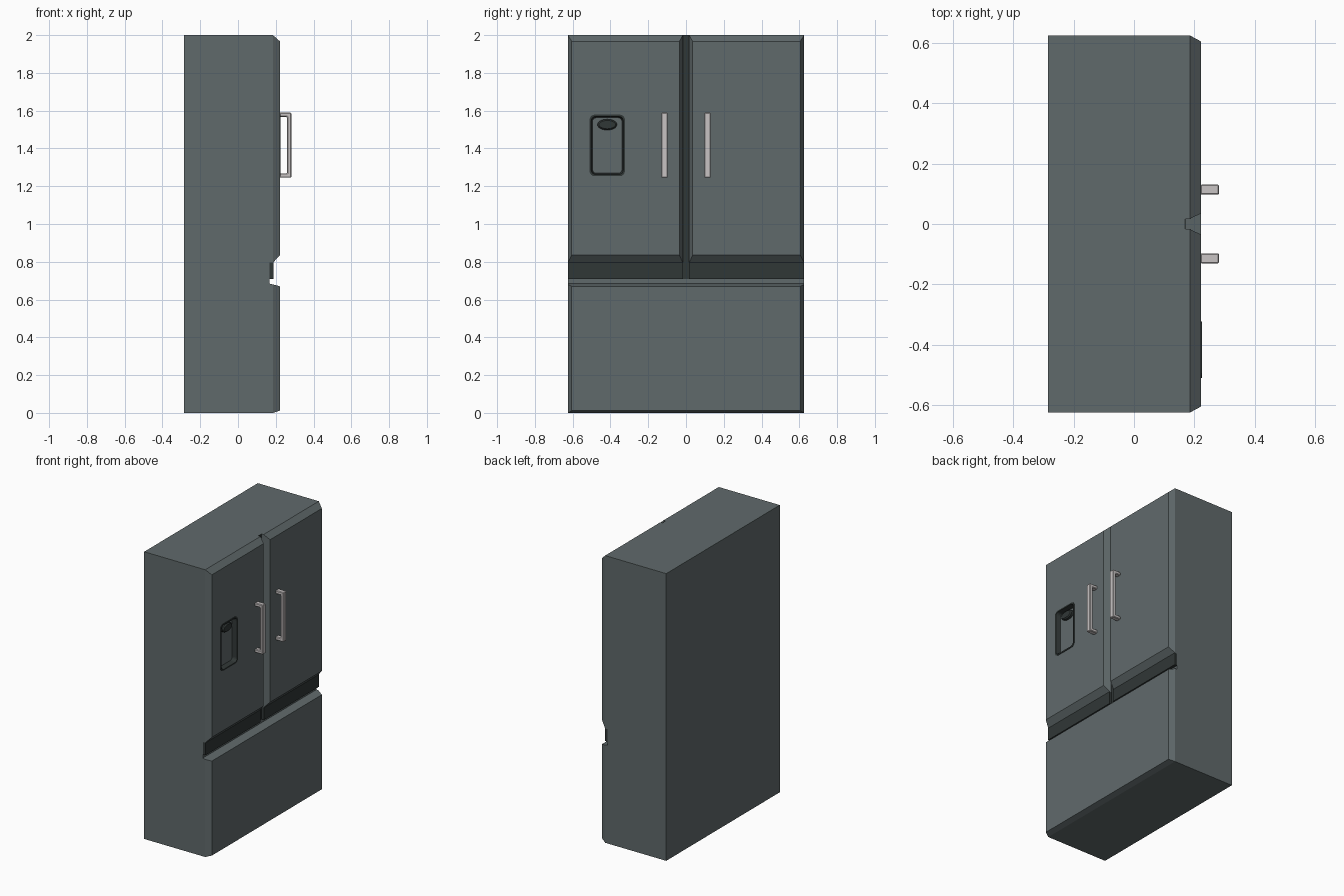
import bpy, bmesh, math
from mathutils import Matrix

if "Cube" in bpy.data.objects:
    bpy.data.objects.remove(bpy.data.objects["Cube"])


def material(name, rgb):
    m = bpy.data.materials.new(name)
    m.diffuse_color = (*rgb, 1)
    m.use_nodes = True
    m.node_tree.nodes["Principled BSDF"].inputs["Base Color"].default_value = m.diffuse_color
    return m


STEEL = material("slate_steel", (0.118, 0.144, 0.148))
DARK = material("dark_trim", (0.03, 0.038, 0.037))
METAL = material("light_metal", (0.58, 0.55, 0.55))


def finish(name, bm, mat):
    bmesh.ops.recalc_face_normals(bm, faces=bm.faces[:])
    me = bpy.data.meshes.new(name)
    bm.to_mesh(me)
    bm.free()
    me.materials.append(mat)
    ob = bpy.data.objects.new(name, me)
    bpy.context.collection.objects.link(ob)
    return ob


def loft(name, rings, mat, caps=True, closed=False):
    """Skin a stack of equal-length point loops."""
    bm = bmesh.new()
    vs = [[bm.verts.new(p) for p in r] for r in rings]
    pairs = list(zip(vs, vs[1:])) + ([(vs[-1], vs[0])] if closed else [])
    for a, b in pairs:
        for i in range(len(a)):
            j = (i + 1) % len(a)
            bm.faces.new((a[i], a[j], b[j], b[i]))
    if caps and not closed:
        bm.faces.new(vs[0])
        bm.faces.new(vs[-1])
    return finish(name, bm, mat)


def rect(x, y0, y1, z0, z1):
    return [(x, y0, z0), (x, y1, z0), (x, y1, z1), (x, y0, z1)]


def box(name, x0, x1, y0, y1, z0, z1, mat):
    return loft(name, [rect(x0, y0, y1, z0, z1), rect(x1, y0, y1, z0, z1)], mat)


def round_rect(x, cy, cz, hy, hz, r, n=5):
    pts = []
    for k, (sy, sz) in enumerate(((1, 1), (-1, 1), (-1, -1), (1, -1))):
        for i in range(n):
            a = math.radians(90 * k + 90 * i / (n - 1))
            pts.append((x, cy + sy * (hy - r) + r * math.cos(a),
                        cz + sz * (hz - r) + r * math.sin(a)))
    return pts


BACK, SEAM, FACE = 0.167, 0.185, 0.222

# Cabinet behind the doors
box("cabinet", -0.285, BACK, -0.625, 0.625, 0, 2, STEEL)

# Two upper doors with chamfered fronts (mirrored), and dark strips below them
doors = {}
for side, s in (("left", -1), ("right", 1)):
    rings = [rect(BACK, s * 0.017, s * 0.625, 0.795, 2),
             rect(SEAM, s * 0.017, s * 0.625, 0.795, 2),
             rect(FACE, s * 0.035, s * 0.605, 0.835, 1.967)]
    doors[side] = loft(side + "_door", rings, STEEL)
    y0, y1 = sorted((s * 0.017, s * 0.625))
    box(side + "_handle_recess_strip", BACK, 0.187, y0, y1, 0.709, 0.795, DARK)

# Dark seal between the doors
box("door_seal", BACK, BACK + 0.003, -0.017, 0.017, 0.709, 2, DARK)

# Freezer drawer
loft("freezer_drawer", [rect(BACK, -0.625, 0.625, 0, 0.684),
                        rect(SEAM, -0.625, 0.625, 0, 0.68),
                        rect(FACE, -0.605, 0.605, 0.012, 0.67)], STEEL)

# Dispenser recess cut into the left door
CY, CZ = -0.417, 1.416
FLOOR = 0.192
cutter = loft("dispenser_cutter", [round_rect(FLOOR, CY, CZ, 0.088, 0.157, 0.025),
                                   round_rect(0.26, CY, CZ, 0.088, 0.157, 0.025)], STEEL)
cutter.hide_render = True
mod = doors["left"].modifiers.new("recess", 'BOOLEAN')
mod.operation = 'DIFFERENCE'
mod.solver = 'EXACT'
mod.object = cutter
bpy.context.view_layer.objects.active = doors["left"]
bpy.ops.object.modifier_apply(modifier=mod.name)
bpy.data.objects.remove(cutter)

# Dark rim lining the recess
loft("dispenser_rim", [round_rect(FLOOR, CY, CZ, 0.0875, 0.1565, 0.025),
                       round_rect(FACE, CY, CZ, 0.0875, 0.1565, 0.025),
                       round_rect(FACE, CY, CZ, 0.094, 0.163, 0.028),
                       round_rect(0.226, CY, CZ, 0.094, 0.163, 0.028),
                       round_rect(0.226, CY, CZ, 0.085, 0.154, 0.024),
                       round_rect(FLOOR, CY, CZ, 0.078, 0.147, 0.02)], DARK, closed=True)


# Dispenser spout at the top of the recess
def ellipse(x, hy, hz):
    return [(x, CY + hy * math.cos(i * math.tau / 20),
             1.526 + hz * math.sin(i * math.tau / 20)) for i in range(20)]


loft("dispenser_spout", [ellipse(FLOOR - 0.003, 0.052, 0.029),
                         ellipse(0.208, 0.052, 0.029),
                         ellipse(0.215, 0.044, 0.022)], DARK)

# Bracket handles from a C profile
C = [(FACE - 0.002, 1.245), (0.282, 1.245), (0.282, 1.59), (FACE - 0.002, 1.59),
     (FACE - 0.002, 1.567), (0.26, 1.567), (0.26, 1.268), (FACE - 0.002, 1.268)]
for side, s in (("left", -1), ("right", 1)):
    h = loft(side + "_handle", [[(x, s * 0.114 + d, z) for x, z in C]
                                for d in (-0.017, 0.017)], METAL)
    b = h.modifiers.new("soft_edges", 'BEVEL')
    b.width = 0.004
    b.segments = 1
